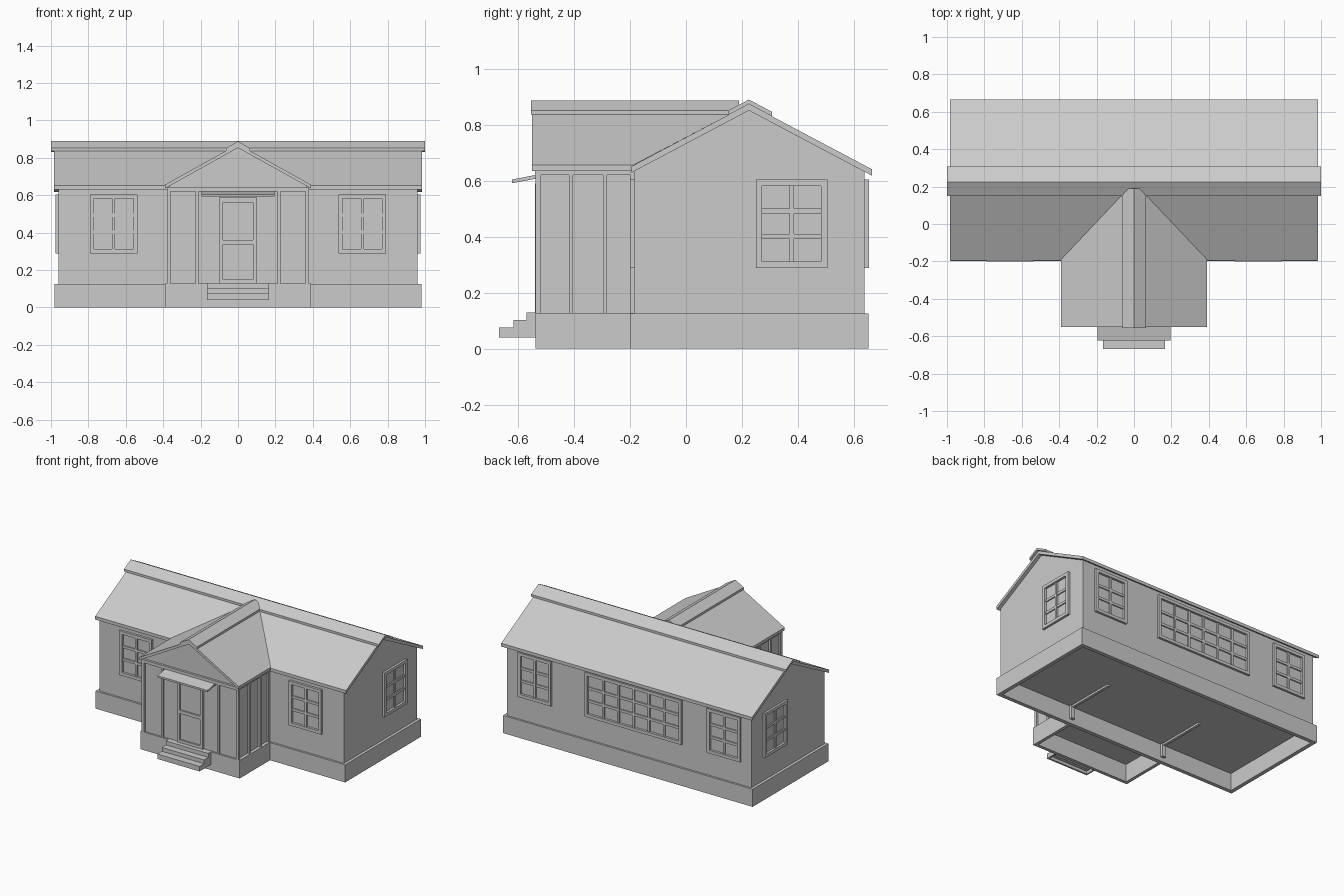
import bpy, bmesh
from math import pi
from mathutils import Matrix, Vector

if "Cube" in bpy.data.objects:
    bpy.data.objects.remove(bpy.data.objects["Cube"])


def finish(name, bm, mat=None):
    if mat:
        bm.transform(mat)
    bmesh.ops.recalc_face_normals(bm, faces=bm.faces)
    me = bpy.data.meshes.new(name)
    bm.to_mesh(me)
    bm.free()
    ob = bpy.data.objects.new(name, me)
    bpy.context.collection.objects.link(ob)
    return ob


def boxes(name, items, mat=None):
    """One object from boxes given as (x0, x1, y0, y1, z0, z1)."""
    bm = bmesh.new()
    for x0, x1, y0, y1, z0, z1 in items:
        m = Matrix.Translation(((x0 + x1) / 2, (y0 + y1) / 2, (z0 + z1) / 2))
        m = m @ Matrix.Diagonal((x1 - x0, y1 - y0, z1 - z0, 1))
        bmesh.ops.create_cube(bm, size=1, matrix=m)
    return finish(name, bm, mat)


def prism(name, profile, axis, a, b):
    """Extrude a profile along x (profile is y,z) or y (profile is x,z)."""
    bm = bmesh.new()
    put = (lambda p, t: (t, p[0], p[1])) if axis == 'x' else (lambda p, t: (p[0], t, p[1]))
    f = bm.faces.new([bm.verts.new(put(p, a)) for p in profile])
    r = bmesh.ops.extrude_face_region(bm, geom=[f])
    d = Vector((b - a, 0, 0) if axis == 'x' else (0, b - a, 0))
    bmesh.ops.translate(bm, vec=d, verts=[v for v in r['geom'] if isinstance(v, bmesh.types.BMVert)])
    return finish(name, bm)


def chevron(c, top, lo, hi, slope, t):
    """Bent roof section: ridge at c, ends at lo and hi, vertical thickness t."""
    p = [(lo, top - (c - lo) * slope), (c, top), (hi, top - (hi - c) * slope)]
    return p + [(u, z - t) for u, z in reversed(p)]


def window(name, w, cols, loc, rot):
    """Framed window facing -y, with bars splitting it into panes."""
    h, f, rows = 0.315, 0.022, 3
    x, z = w / 2, h / 2
    parts = [(s * x - (f if s > 0 else 0), s * x + (0 if s > 0 else f), -0.016, 0.01, -z, z) for s in (-1, 1)]
    parts += [(-x + f, x - f, -0.016, 0.01, z - f, z), (-x + f, x - f, -0.016, 0.01, -z, -z + f)]
    iw, ih = w - 2 * f, h - 2 * f
    for i in range(1, cols):
        c = -iw / 2 + iw * i / cols
        parts.append((c - 0.008, c + 0.008, -0.009, 0.01, -ih / 2, ih / 2))
    for j in range(1, rows):
        c = -ih / 2 + ih * j / rows
        parts.append((-iw / 2, iw / 2, -0.008, 0.01, c - 0.009, c + 0.009))
    boxes(name, parts, Matrix.Translation(loc) @ Matrix.Rotation(rot, 4, 'Z'))


RY, SL, PS = 0.225, 0.53, 0.556   # ridge position, main slope, porch slope

# Hollow foundations
boxes("foundation", [(-.98, .98, -.198, -.17, 0, .125), (-.98, .98, .624, .652, 0, .125),
                     (-.98, -.952, -.17, .624, 0, .125), (.952, .98, -.17, .624, 0, .125)])
boxes("porch_foundation", [(-.39, .39, -.538, -.515, 0, .128), (-.39, -.367, -.515, -.19, 0, .128),
                           (.367, .39, -.515, -.19, 0, .128)])
boxes("floor_joists", [b for s in (-.38, .38) for b in
                       ((s - .01, s + .01, -.17, .2, .11, .127), (s - .015, s + .015, -.17, -.15, .03, .125))])

# Main house body, roof and ridge cap
prism("house_walls", [(-.184, .124), (.638, .124), (.638, .855 - .413 * SL), (RY, .855),
                      (-.184, .855 - .409 * SL)], 'x', -.96, .96)
prism("main_roof", chevron(RY, .875, -.195, .666, SL, .023), 'x', -.985, .985)
prism("main_ridge_cap", chevron(RY, .891, .15, .308, SL, .016), 'x', -1, 1)

# Porch body with a set-back gable
prism("porch_walls", [(-.366, .126), (.366, .126), (.366, .853 - .366 * PS), (0, .853),
                      (-.366, .853 - .366 * PS)], 'y', -.525, -.17)

# Porch posts and header beams
posts = [(-.38, -.368, -.538, -.52), (.368, .38, -.538, -.52)]
posts += [(c - .008, c + .008, -.536, -.52) for c in (-.22, .22)]
for s in (-1, 1):
    for y0, y1 in ((-.538, -.518), (-.418, -.404), (-.296, -.282), (-.2, -.18)):
        posts.append((min(s * .36, s * .38), max(s * .36, s * .38), y0, y1))
boxes("porch_posts", [p + (.126, .625) for p in posts])
boxes("porch_header", [(-.38, .38, -.54, -.52, .62, .642), (-.38, -.36, -.52, -.18, .622, .642),
                       (.36, .38, -.52, -.18, .622, .642)])

# Porch roof: two slabs cut along the valley with the main roof
for side, s in (("left", -1), ("right", 1)):
    bm = bmesh.new()
    for x, y in ((0, -.55), (s * .39, -.55), (s * .39, -.19), (0, .222)):
        for d in (0, .02):
            bm.verts.new((x, y, .873 - abs(x) * PS - d))
    bmesh.ops.convex_hull(bm, input=bm.verts)
    bmesh.ops.dissolve_limit(bm, angle_limit=.01, verts=bm.verts, edges=bm.edges)
    finish("porch_roof_" + side, bm)
prism("porch_ridge_cap", chevron(0, .888, -.065, .065, PS, .015), 'y', -.555, .19)

# Door with two sunk panels
boxes("door", [(-.1, -.08, -.54, -.52, .126, .59), (.08, .1, -.54, -.52, .126, .59),
               (-.08, .08, -.54, -.52, .56, .59), (-.08, .08, -.54, -.52, .336, .36),
               (-.08, .08, -.54, -.52, .126, .15), (-.08, .08, -.529, -.52, .15, .56)])

# Sloping door canopy
prism("door_canopy", [(-.622, .592), (-.52, .611), (-.52, .625), (-.622, .605)], 'x', -.196, .196)

# Floating front steps, hollow below
prism("front_steps", [(-.668, .04), (-.668, .075), (-.617, .075), (-.617, .102), (-.57, .102), (-.57, .13),
                      (-.53, .13), (-.53, .108), (-.59, .108 - .02), (-.63, .06), (-.655, .06), (-.655, .04)],
      'x', -.166, .166)
for side, s in (("left", -1), ("right", 1)):
    a, b = sorted((s * .155, s * .166))
    boxes("step_side_" + side, [(a, b, -.668, -.52, .04, .074), (a, b, -.616, -.52, .074, .101),
                                (a, b, -.569, -.52, .101, .129)])

# Windows
ZW = .447
for side, s in (("left", -1), ("right", 1)):
    window("front_window_" + side, .255, 2, (s * .665, -.184, ZW), 0)
    window("end_window_" + side, .255, 2, (s * .96, .378, ZW), s * pi / 2)
window("back_window_left", .26, 2, (.735, .638, ZW), pi)
window("back_window_right", .26, 2, (-.75, .638, ZW), pi)
window("back_window_wide", .76, 6, (-.04, .638, ZW), pi)
